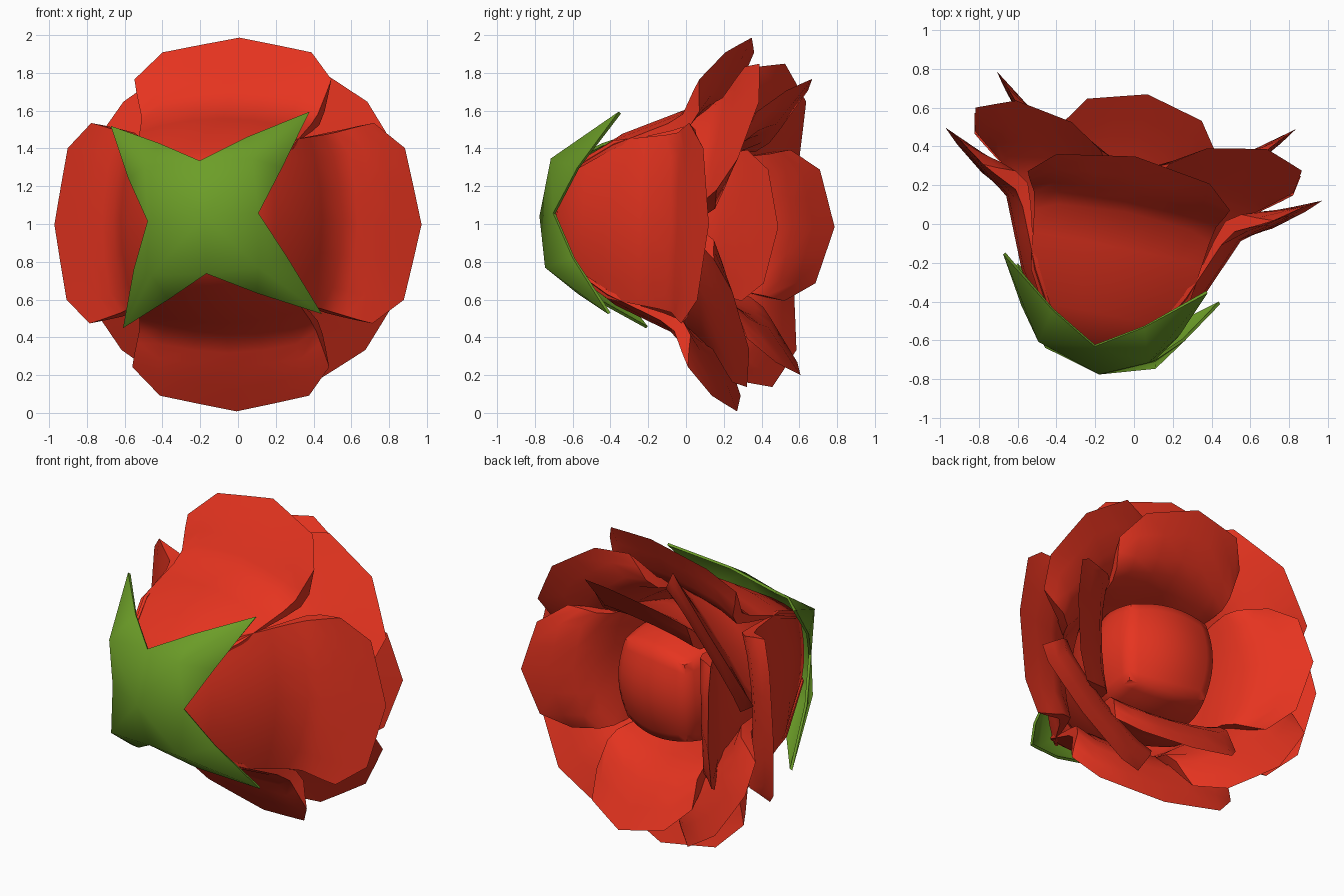
import bpy, bmesh, math
from mathutils import Vector, Matrix

if "Cube" in bpy.data.objects:
    bpy.data.objects.remove(bpy.data.objects["Cube"])

# Flower frame: local X across, Y along the slightly tilted flower axis, Z up
ex = Vector((0.982, -0.19, 0)).normalized()
ey = Vector((0.19, 0.981, -0.04)).normalized()
ez = ex.cross(ey).normalized()
FRAME = Matrix.Translation((-0.06, 0.0, 1.01)) @ Matrix((ex, ey, ez)).transposed().to_4x4()


def material(name, rgb):
    m = bpy.data.materials.new(name)
    m.diffuse_color = (*rgb, 1)
    m.use_nodes = True
    m.node_tree.nodes["Principled BSDF"].inputs["Base Color"].default_value = m.diffuse_color
    return m


RED = material("petal_red", (0.79, 0.034, 0.014))
GREEN = material("sepal_green", (0.15, 0.34, 0.021))


def make_object(name, bm, mat, sharp=50):
    bmesh.ops.recalc_face_normals(bm, faces=bm.faces[:])
    me = bpy.data.meshes.new(name)
    bm.transform(FRAME)
    bm.to_mesh(me)
    bm.free()
    me.materials.append(mat)
    for p in me.polygons:
        p.use_smooth = True
    me.set_sharp_from_angle(angle=math.radians(sharp))
    ob = bpy.data.objects.new(name, me)
    bpy.context.collection.objects.link(ob)
    return ob


def sample(profile, s):
    """(h, r, half width, corner rounding) at s = 0..1 along a profile."""
    f = min(max(s, 0), 1) * (len(profile) - 1)
    i = min(int(f), len(profile) - 2)
    k = f - i
    return [a + (b - a) * k for a, b in zip(profile[i], profile[i + 1])]


COLS = (-1, -0.74, -0.37, 0, 0.37, 0.74, 1)
THICK = 0.085


def petal(name, profile, angle, drop):
    """Cupped solid petal: pinched at the cup rim, flared and tapering to a sharp tip."""
    bm = bmesh.new()
    rows = 2 * (len(profile) - 1)
    outer, inner = [], []
    for j in range(rows + 1):
        s = j / rows
        fade = max(0, (s - 0.5) / 0.5)
        row_o, row_i = [], []
        for t in COLS:
            a = abs(t)
            # straight facets from the tip to the first corner, then a steeper one
            fall = 0.36 * a / 0.74 if a <= 0.74 else 0.36 + 0.64 * (a - 0.74) / 0.26
            se = s - drop * fade * fall
            h, r, w, c = sample(profile, se)
            h0, r0 = sample(profile, se - 0.06)[:2]
            h1, r1 = sample(profile, se + 0.06)[:2]
            n = Vector((h1 - h0, r1 - r0)).normalized()
            # thickest just past the cup rim, nothing along the tip edge
            body = min(1, s / 0.6) * (0.65 if a < 1 else 0.35)
            flare = min(1, max(0, (s - 0.55) / 0.2))
            th = THICK * (body + (1 - body) * flare) * min(1, (1 - s) / 0.22)
            u, r = w * t, r - c * t * t
            for row, hh, rr in ((row_o, h, r), (row_i, h + n.y * th, max(0.01, r - n.x * th))):
                row.append(bm.verts.new((u * math.cos(angle) + rr * math.sin(angle), hh,
                                         rr * math.cos(angle) - u * math.sin(angle))))
        outer.append(row_o)
        inner.append(row_i)
    n = len(COLS) - 1
    for j in range(rows):
        for g in (outer, inner):
            for i in range(n):
                bm.faces.new((g[j][i], g[j][i + 1], g[j + 1][i + 1], g[j + 1][i]))
        for i in (0, n):
            bm.faces.new((outer[j][i], outer[j + 1][i], inner[j + 1][i], inner[j][i]))
    bmesh.ops.remove_doubles(bm, verts=bm.verts[:], dist=0.0005)
    return make_object(name, bm, RED)


# Petal profiles from base to tip: height, radius, half width, rounding
OUTER = [(-0.70, 0.03, 0.03, 0.0), (-0.65, 0.25, 0.24, 0.04), (-0.33, 0.465, 0.42, 0.07),
         (0.04, 0.62, 0.47, 0.07), (0.135, 0.76, 0.53, 0.01), (0.315, 0.99, 0.55, 0.0)]
MIDDLE = [(-0.62, 0.03, 0.02, 0.0), (-0.56, 0.22, 0.11, 0.02), (-0.25, 0.46, 0.25, 0.04),
          (0.17, 0.57, 0.40, 0.06), (0.31, 0.72, 0.46, 0.01), (0.495, 0.93, 0.49, 0.0)]
INNER = [(-0.52, 0.03, 0.03, 0.0), (-0.45, 0.20, 0.18, 0.03), (-0.12, 0.40, 0.31, 0.06),
         (0.24, 0.48, 0.36, 0.05), (0.42, 0.60, 0.40, 0.01), (0.65, 0.785, 0.41, 0.0)]
for layer, prof, turn, drop in (("outer", OUTER, 0, 0.19), ("middle", MIDDLE, math.pi / 4, 0.19),
                                ("inner", INNER, 0, 0.19)):
    for k in range(4):
        petal(f"{layer}_petal_{k + 1}", prof, turn + k * math.pi / 2, drop)

# Rounded, squarish bud in the heart of the flower
bm = bmesh.new()
bmesh.ops.create_cube(bm, size=2)
bmesh.ops.subdivide_edges(bm, edges=bm.edges[:], cuts=7, use_grid_fill=True)
for v in bm.verts:
    v.co = v.co.lerp(v.co.normalized() * 1.05, 0.7)
    grow = 1.0 if v.co.y > 0 else 1 + 0.3 * v.co.y
    v.co = Vector((v.co.x * 0.345 * grow, v.co.y * 0.36 + 0.05, v.co.z * 0.345 * grow))
make_object("centre_bud", bm, RED)

# Four-pointed star of sepals wrapped round the base
bm = bmesh.new()


def polar(r, h, deg):
    a = math.radians(deg)
    return bm.verts.new((r * math.cos(a), h, r * math.sin(a)))


centre = bm.verts.new((0.03, -0.785, 0))
ring = [[polar(r, h, 90 * k + d + 4) for r, h, d in
         ((0.30, -0.66, 0), (0.48, -0.52, 30), (0.76, -0.29, 45), (0.48, -0.52, 60),
          (0.41, -0.69, 45))] for k in range(4)]
for k in range(4):
    notch, e1, tip, e2, mid = ring[k]
    nxt = ring[(k + 1) % 4][0]
    for f in ((centre, notch, mid), (centre, mid, nxt), (notch, e1, mid),
              (mid, e2, nxt), (e1, tip, mid), (mid, tip, e2)):
        bm.faces.new(f)
bmesh.ops.recalc_face_normals(bm, faces=bm.faces[:])
bmesh.ops.solidify(bm, geom=bm.faces[:], thickness=0.015)
make_object("sepals", bm, GREEN, 60)
